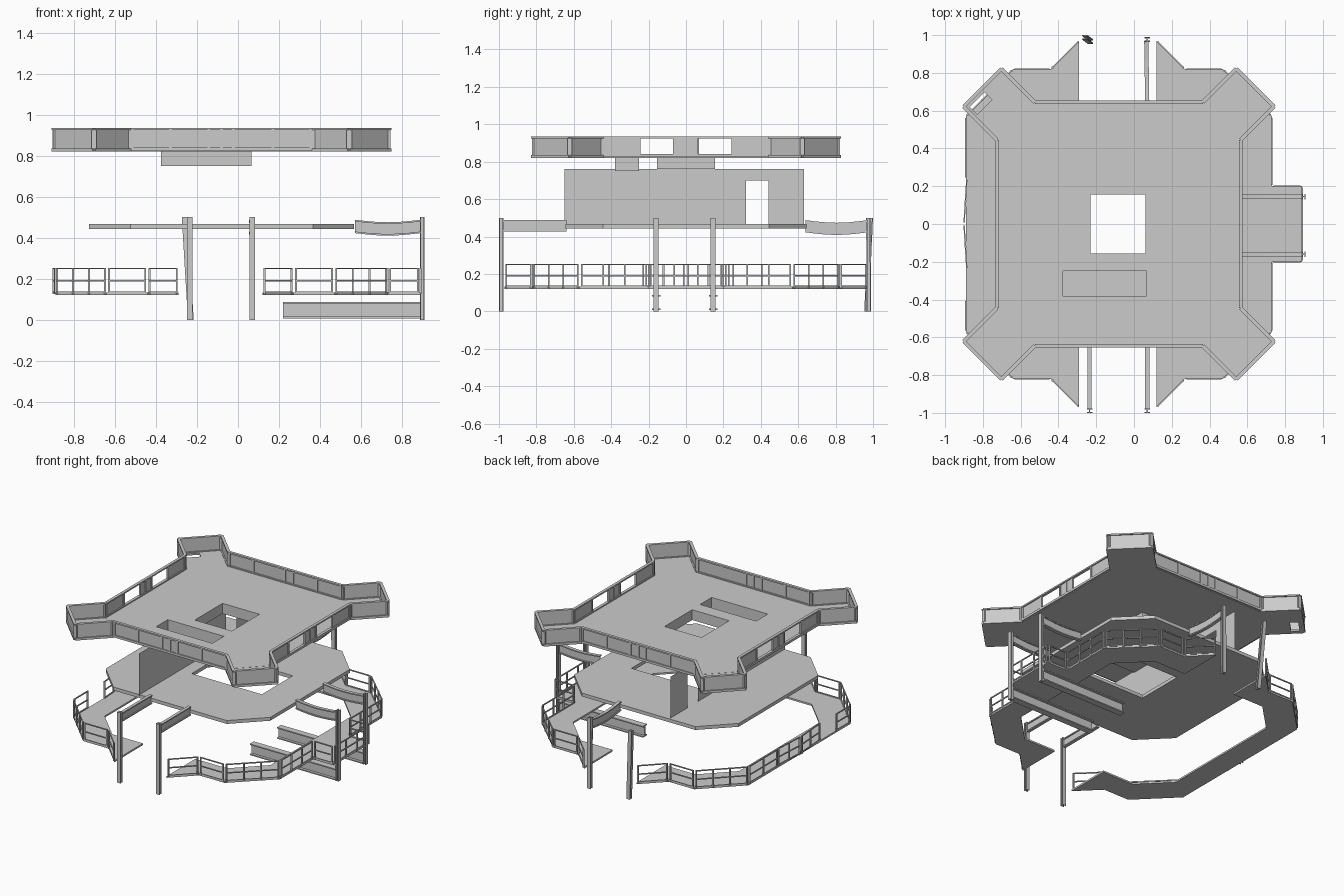
import bpy, bmesh, math
from mathutils import Vector

if "Cube" in bpy.data.objects:
    bpy.data.objects.remove(bpy.data.objects["Cube"])

grey = bpy.data.materials.new("light_grey_metal")
grey.use_nodes = True
grey.diffuse_color = (0.6, 0.6, 0.6, 1)
grey.node_tree.nodes["Principled BSDF"].inputs["Base Color"].default_value = (0.6, 0.6, 0.6, 1)

Z = Vector((0, 0, 1))
CX = -0.08          # centre line of the octagonal decks
HALF, CUT = 0.645, 0.2


def finish(bm, name):
    bmesh.ops.recalc_face_normals(bm, faces=bm.faces)
    mesh = bpy.data.meshes.new(name)
    bm.to_mesh(mesh)
    bm.free()
    mesh.materials.append(grey)
    obj = bpy.data.objects.new(name, mesh)
    bpy.context.collection.objects.link(obj)
    return obj


def sweep(bm, path, side, up, profile):
    """Carry a flat profile along a path and cap both ends."""
    rings = [[bm.verts.new(p + side * u + up * v) for u, v in profile] for p in path]
    n = len(profile)
    for a, b in zip(rings, rings[1:]):
        for i in range(n):
            bm.faces.new((a[i], a[(i + 1) % n], b[(i + 1) % n], b[i]))
    bm.faces.new(rings[0])
    bm.faces.new(rings[-1])


def bar(bm, p, q, w, h):
    p, q = Vector(p), Vector(q)
    d = (q - p).normalized()
    side = Vector((1, 0, 0)) if abs(d.z) > 0.9 else d.cross(Z)
    up = side.cross(d)
    sweep(bm, [p, q], side, up,
          [(-w / 2, -h / 2), (w / 2, -h / 2), (w / 2, h / 2), (-w / 2, h / 2)])


def i_profile(w, h, t):
    a, b, c = w / 2, h / 2, t / 2
    right = [(a, -b), (a, t - b), (c, t - b), (c, b - t), (a, b - t), (a, b)]
    return right + [(-u, -v) for u, v in right]


def i_beam(name, p, q, side, up, w, h, t=0.008, sag=0.0):
    p, q = Vector(p), Vector(q)
    steps = 6 if sag else 1
    path = [p.lerp(q, i / steps) - Z * sag * math.sin(math.pi * i / steps)
            for i in range(steps + 1)]
    bm = bmesh.new()
    sweep(bm, path, Vector(side), Vector(up), i_profile(w, h, t))
    return finish(bm, name)


def plate(name, outline, z0, z1, holes=()):
    """Flat slab with optional holes."""
    bm = bmesh.new()
    for z in (z0, z1):
        edges = []
        for loop in (outline, *holes):
            vs = [bm.verts.new((x, y, z)) for x, y in loop]
            edges += [bm.edges.new((vs[i - 1], vs[i])) for i in range(len(vs))]
        bmesh.ops.triangle_fill(bm, use_beauty=True, use_dissolve=False, edges=edges)
    for loop in (outline, *holes):
        for a, b in zip(loop, loop[1:] + loop[:1]):
            bm.faces.new([bm.verts.new((*c, z)) for c, z in
                          ((a, z0), (b, z0), (b, z1), (a, z1))])
    bmesh.ops.remove_doubles(bm, verts=bm.verts, dist=0.0001)
    return finish(bm, name)


def rect(x0, x1, y0, y1):
    return [(x0, y0), (x1, y0), (x1, y1), (x0, y1)]


def skirt(name, loop, z0, z1):
    bm = bmesh.new()
    for a, b in zip(loop, loop[1:] + loop[:1]):
        bm.faces.new([bm.verts.new((*c, z)) for c, z in
                      ((a, z0), (b, z0), (b, z1), (a, z1))])
    bmesh.ops.remove_doubles(bm, verts=bm.verts, dist=0.0001)
    return finish(bm, name)


# Octagonal decks
k = HALF - CUT
octagon = [(CX + x, y) for x, y in
           [(-k, -HALF), (k, -HALF), (HALF, -k), (HALF, k),
            (k, HALF), (-k, HALF), (-HALF, k), (-HALF, -k)]]
shaft = rect(-0.23, 0.06, -0.155, 0.155)
trench = rect(-0.375, 0.065, -0.38, -0.25)
plate("roof_deck", octagon, 0.82, 0.833, [shaft, trench])
skirt("roof_shaft_sides", shaft, 0.76, 0.83)
skirt("roof_trench_sides", trench, 0.75, 0.83)
plate("roof_trench_bottom", trench, 0.75, 0.754)
plate("floor_deck", octagon, 0.443, 0.467, [rect(-0.23, 0.32, -0.19, 0.155)])

# Partition wall with doorway
bm = bmesh.new()
bm.faces.new([bm.verts.new((-0.32, y, z)) for y, z in
              [(-0.65, 0.46), (0.32, 0.46), (0.32, 0.7), (0.44, 0.7),
               (0.44, 0.46), (0.63, 0.46), (0.63, 0.76), (-0.65, 0.76)]])
finish(bm, "partition_wall")


# Framed parapets
def parapet(name, p, q, stops, open_bays=(), z0=0.825):
    p, q = Vector((*p, 0)), Vector((*q, 0))
    z1 = 0.935
    bm = bmesh.new()
    bar(bm, p + Z * (z0 + 0.008), q + Z * (z0 + 0.008), 0.02, 0.016)
    bar(bm, p + Z * (z1 - 0.005), q + Z * (z1 - 0.005), 0.02, 0.01)
    mid = Z * (z0 + z1) / 2
    pts = [p.lerp(q, s) for s in stops]
    for i, a in enumerate(pts):
        bar(bm, a + Z * z0, a + Z * z1, 0.014, 0.014)
        if i + 1 < len(pts) and i not in open_bays:
            bar(bm, a + mid, pts[i + 1] + mid, 0.004, z1 - z0 - 0.01)
    finish(bm, name)


bays = [0.01, 0.22, 0.43, 0.5, 0.565, 0.78, 0.99]
for name, i, gaps in (("front", 0, ()), ("left", 2, (1, 4)),
                      ("back", 4, ()), ("right", 6, (1, 4))):
    parapet(name + "_parapet", octagon[i], octagon[i + 1], bays, gaps)

# Corner lookout boxes
for name, i in (("front_left", 1), ("back_left", 3), ("back_right", 5), ("front_right", 7)):
    a, b = Vector(octagon[i]), Vector(octagon[(i + 1) % 8])
    t = (b - a).normalized()
    out = Vector((t.y, -t.x))
    c, d = a + out * 0.25, b + out * 0.25
    holes = []
    if name == "back_right":
        m = (a + b) / 2
        holes = [[tuple(m + t * u + out * v) for u, v in
                  rect(0.01, 0.12, 0.17, 0.225)]]
    plate(name + "_lookout_floor", [tuple(v) for v in (a, c, d, b)], 0.82, 0.832, holes)
    for part, p, q in (("side_a", a, c), ("outer", c, d), ("side_b", d, b)):
        parapet(f"{name}_lookout_{part}", p, q, [0.03, 0.97], z0=0.82)


# Lower walkways
def both_ends(points):
    return points + [(x, -y) for x, y in reversed(points)]


right_outer = both_ends([(-0.29, -0.97), (-0.44, -0.82), (-0.64, -0.82), (-0.89, -0.57)])
right_inner = both_ends([(-0.29, -0.65), (-0.53, -0.65), (-0.73, -0.45)])
left_outer = both_ends([(0.12, -0.97), (0.27, -0.82), (0.47, -0.82), (0.73, -0.57),
                        (0.73, -0.2), (0.89, -0.2)])
left_inner = both_ends([(0.12, -0.65), (0.37, -0.65), (0.57, -0.45)])
plate("right_walkway", right_outer + right_inner[::-1], 0.12, 0.132)
plate("left_walkway", left_outer + left_inner[::-1], 0.12, 0.132)


# Railings
def railing(name, segments):
    bm = bmesh.new()
    for p, q in segments:
        p, q = Vector((*p, 0)), Vector((*q, 0))
        d = (q - p).normalized() * 0.012
        p, q = p + d, q - d
        for z in (0.25, 0.19, 0.135):
            bar(bm, p + Z * z, q + Z * z, 0.007, 0.007)
        n = max(1, round((q - p).length / 0.13))
        for i in range(n + 1):
            a = p.lerp(q, i / n)
            bar(bm, a + Z * 0.125, a + Z * 0.253, 0.009, 0.009)
    finish(bm, name)


broken = [((-0.89, -0.57), (-0.89, -0.4)), ((-0.885, -0.24), (-0.9, 0)),
          ((-0.9, 0), (-0.885, 0.24)), ((-0.89, 0.24), (-0.89, 0.57))]
runs = list(zip(right_outer, right_outer[1:]))
railing("right_railing", runs[:3] + broken + runs[4:])
railing("left_railing", list(zip(left_outer, left_outer[1:])))

# Steel legs and beams
X, Y = (1, 0, 0), (0, 1, 0)
for name, x in (("right", -0.235), ("left", 0.07)):
    i_beam(f"front_{name}_leg", (x, -0.988, 0), (x, -0.988, 0.5), X, Y, 0.028, 0.024, 0.006)
    i_beam(f"front_{name}_beam", (x, -0.98, 0.458), (x, -0.64, 0.458), X, Z, 0.022, 0.062)
i_beam("back_left_leg", (0.07, 0.978, 0), (0.07, 0.975, 0.5), X, Y, 0.028, 0.024, 0.006)
i_beam("back_right_leg", (-0.23, 0.965, 0), (-0.26, 0.988, 0.5), X, Y, 0.028, 0.024, 0.006)
i_beam("back_left_beam", (0.07, 0.64, 0.455), (0.065, 0.97, 0.455), X, Z, 0.022, 0.065, sag=0.014)
for name, y in (("front", -0.16), ("back", 0.145)):
    i_beam(f"side_{name}_leg", (0.898, y, 0), (0.898, y, 0.5), Y, X, 0.028, 0.022, 0.006)
    i_beam(f"side_{name}_beam", (0.57, y, 0.455), (0.89, y, 0.455), Y, Z, 0.024, 0.065, sag=0.012)
    i_beam(f"side_{name}_ground_beam", (0.22, y, 0.047), (0.89, y, 0.047), Y, Z, 0.045, 0.08)
